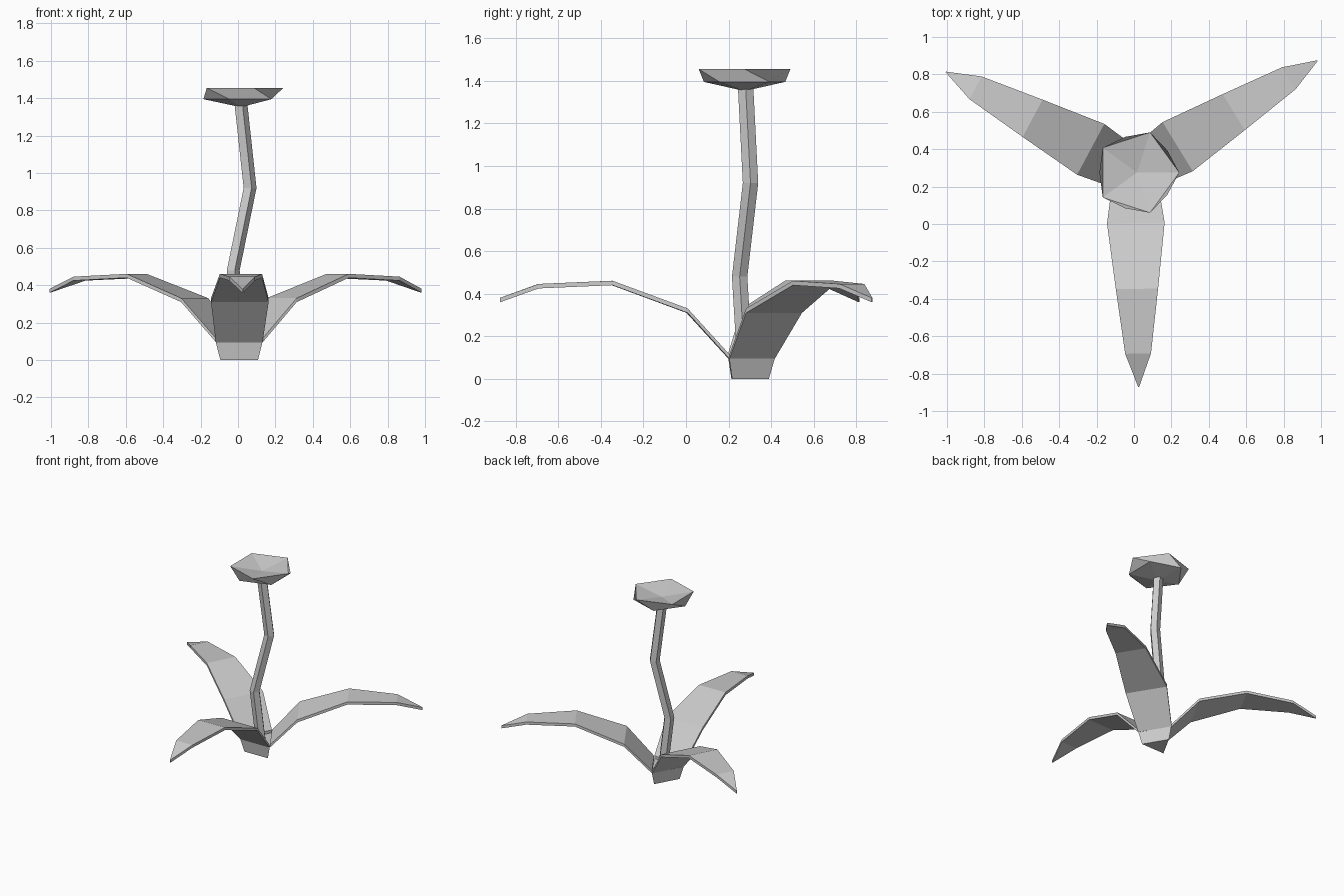
import bpy, bmesh
from math import cos, sin, radians, tau
from mathutils import Vector

cube = bpy.data.objects.get("Cube")
if cube:
    bpy.data.objects.remove(cube)

grey = bpy.data.materials.new("plain grey")
grey.use_nodes = True
grey.diffuse_color = (0.6, 0.6, 0.6, 1)
grey.node_tree.nodes["Principled BSDF"].inputs["Base Color"].default_value = (0.6, 0.6, 0.6, 1)

CENTRE = Vector((0.005, 0.273, 0))


def ring(centre, radius, sides, start=0.0):
    """Corner points of a level regular polygon."""
    return [Vector(centre) + Vector((radius * cos(start + tau * i / sides),
                                     radius * sin(start + tau * i / sides), 0))
            for i in range(sides)]


def loft(name, rings):
    """Skin between successive rings; a one-point ring closes to a tip."""
    bm = bmesh.new()
    loops = [[bm.verts.new(p) for p in r] for r in rings]
    for a, b in zip(loops, loops[1:]):
        n = max(len(a), len(b))
        for i in range(n):
            j = (i + 1) % n
            if len(a) == 1:
                bm.faces.new((a[0], b[j], b[i]))
            elif len(b) == 1:
                bm.faces.new((a[i], a[j], b[0]))
            else:
                bm.faces.new((a[i], a[j], b[j], b[i]))
    for end in (loops[0], loops[-1]):
        if len(end) > 2:
            bm.faces.new(end)
    bmesh.ops.recalc_face_normals(bm, faces=bm.faces)
    mesh = bpy.data.meshes.new(name)
    bm.to_mesh(mesh)
    bm.free()
    mesh.materials.append(grey)
    obj = bpy.data.objects.new(name, mesh)
    bpy.context.collection.objects.link(obj)
    return obj


# Three arching leaves: distance from centre, underside height, half width
LEAF = [(0.072, 0.095, 0.125), (0.268, 0.31, 0.154), (0.62, 0.44, 0.113),
        (0.966, 0.425, 0.069), (1.146, 0.36, 0.002)]
THICK = Vector((0, 0, 0.021))
for name, angle in (("front_leaf", -89), ("left_leaf", 31.6), ("right_leaf", 151.9)):
    a = radians(angle)
    out, side = Vector((cos(a), sin(a), 0)), Vector((-sin(a), cos(a), 0))
    sections = []
    for dist, height, half in LEAF:
        mid = CENTRE + out * dist + Vector((0, 0, height))
        l, r = mid + side * half, mid - side * half
        sections.append([l, r, r + THICK, l + THICK])
    loft(name, sections)

# Three-sided foot under the leaves
turn = radians(-29)
loft("foot", [ring(CENTRE, 0.116, 3, turn),
              ring(CENTRE + Vector((0, 0, 0.095)), 0.144, 3, turn)])

# Crooked five-sided stem
STEM = [(0.01, 0.277, 0.06), (-0.029, 0.252, 0.48), (0.061, 0.303, 0.92), (0.012, 0.28, 1.37)]
loft("stem", [ring(p, 0.038, 5) for p in STEM])

# Faceted flower head with a dished top
x, y = 0.016, 0.275
loft("flower_head", [[Vector((x, y, 1.352))],
                     ring((x, y, 1.395), 0.201, 5, tau / 10),
                     ring((x, y, 1.455), 0.226, 5),
                     [Vector((x, y, 1.415))]])
